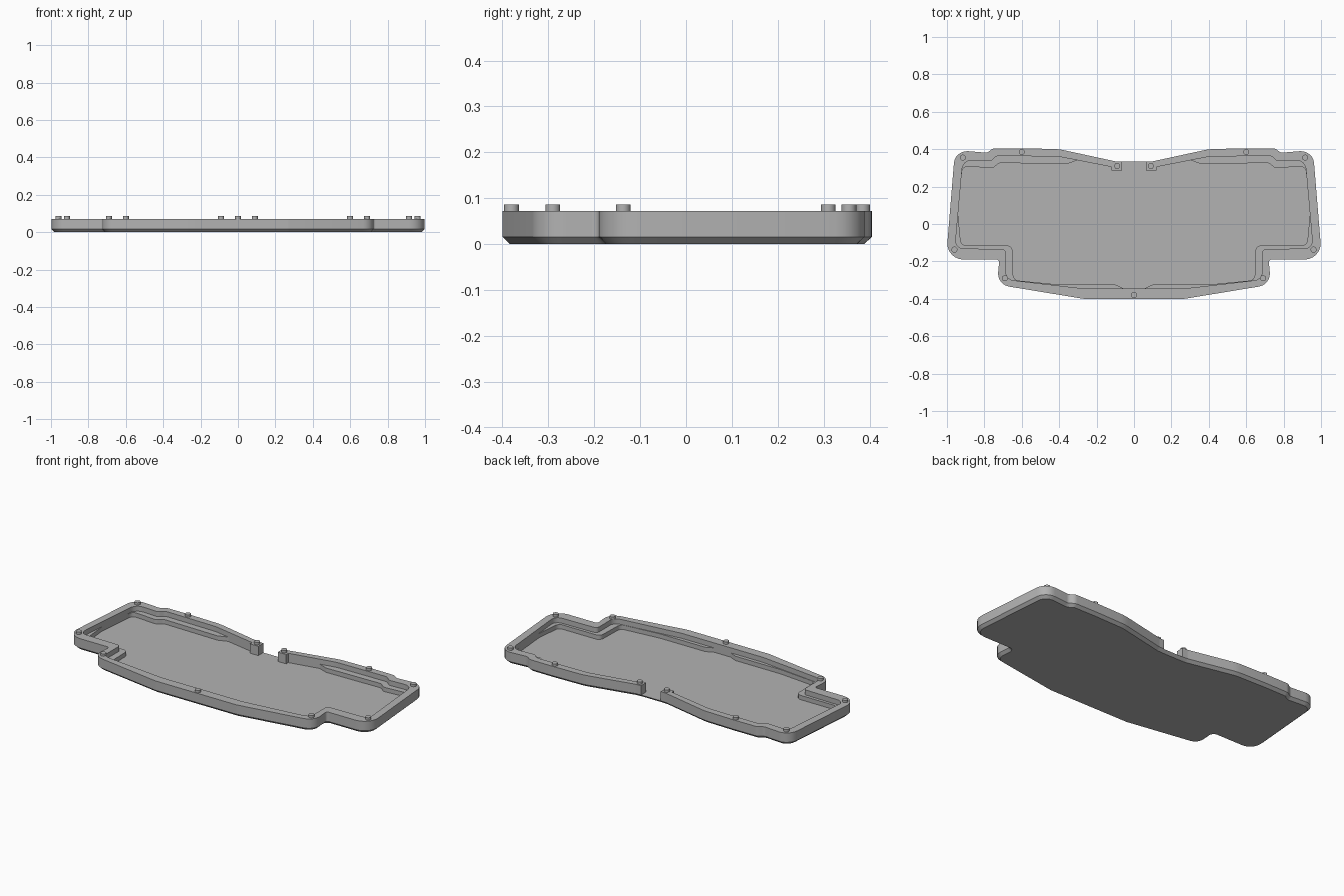
import bpy, bmesh, math
from mathutils import Vector

if "Cube" in bpy.data.objects:
    bpy.data.objects.remove(bpy.data.objects["Cube"], do_unlink=True)

FLOOR, LEDGE, RIM, PEG = 0.016, 0.042, 0.072, 0.086

grey = bpy.data.materials.new("plain grey")
grey.use_nodes = True
grey.diffuse_color = (0.45, 0.45, 0.45, 1)
grey.node_tree.nodes["Principled BSDF"].inputs["Base Color"].default_value = (0.45, 0.45, 0.45, 1)


def rounded(path, steps=6):
    """Open path of (x, y, radius) with its corners filleted."""
    pts = [Vector(p[:2]) for p in path]
    out = [pts[0]]
    for i in range(1, len(path) - 1):
        p, r = pts[i], path[i][2]
        a, b = pts[i - 1] - p, pts[i + 1] - p
        half = a.angle(b) / 2
        if r == 0 or half > 1.5:
            out.append(p)
            continue
        cut = min(r / math.tan(half), a.length * 0.48, b.length * 0.48)
        a, b = a.normalized(), b.normalized()
        centre = p + (a + b).normalized() * cut / math.cos(half)
        start, end = p + a * cut - centre, p + b * cut - centre
        sweep = start.angle_signed(end)
        for k in range(steps + 1):
            t = -sweep * k / steps
            c, s = math.cos(t), math.sin(t)
            out.append(centre + Vector((start.x * c - start.y * s, start.x * s + start.y * c)))
    return out + [pts[-1]]


def mirrored(half):
    return half + [Vector((-p.x, p.y)) for p in reversed(half)]


def inset(loop, d):
    """Clockwise closed loop moved inwards by d."""
    out = []
    for i, p in enumerate(loop):
        a = (p - loop[i - 1]).normalized()
        b = (loop[(i + 1) % len(loop)] - p).normalized()
        na, nb = Vector((a.y, -a.x)), Vector((b.y, -b.x))
        out.append(p + (na + nb) * d / (1 + na.dot(nb)))
    return out


def finish(name, bm):
    bmesh.ops.recalc_face_normals(bm, faces=bm.faces)
    mesh = bpy.data.meshes.new(name)
    bm.to_mesh(mesh)
    bm.free()
    mesh.materials.append(grey)
    ob = bpy.data.objects.new(name, mesh)
    bpy.context.collection.objects.link(ob)
    bpy.ops.object.select_all(action="DESELECT")
    ob.select_set(True)
    bpy.context.view_layer.objects.active = ob
    bpy.ops.object.shade_smooth_by_angle(angle=math.radians(30))
    return ob


def loft(name, rings):
    """Solid through (loop, z) rings, capped at both ends."""
    bm = bmesh.new()
    vs = [[bm.verts.new((p.x, p.y, z)) for p in loop] for loop, z in rings]
    n = len(vs[0])
    for lo, hi in zip(vs, vs[1:]):
        for i in range(n):
            j = (i + 1) % n
            bm.faces.new((lo[i], lo[j], hi[j], hi[i]))
    caps = [bm.faces.new(vs[0]), bm.faces.new(vs[-1])]
    bmesh.ops.triangulate(bm, faces=caps)
    return finish(name, bm)


# Half outlines, running from the back gap round the left side to the front
outer = mirrored(rounded([
    (0.065, 0.333, 0), (0.1, 0.335, 0.06), (0.4, 0.4, 0.3), (0.6, 0.405, 0),
    (0.755, 0.404, 0.04), (0.785, 0.381, 0.03), (0.957, 0.395, 0.07),
    (1.005, -0.19, 0.085), (0.72, -0.19, 0.015), (0.732, -0.324, 0.07),
    (0.27, -0.4, 0.1), (0.2, -0.4, 0)]))

wall_inner = mirrored(rounded([
    (0.065, 0.285, 0), (0.12, 0.285, 0), (0.12, 0.305, 0), (0.4, 0.36, 0.2),
    (0.735, 0.365, 0.04), (0.765, 0.335, 0.03), (0.915, 0.342, 0.05),
    (0.957, -0.13, 0.04), (0.685, -0.135, 0.02), (0.685, -0.297, 0.045),
    (0.27, -0.345, 0.1), (0.2, -0.345, 0)]))

# The ledge edge dips inside the wall wherever the ledge disappears
ledge_inner = mirrored(rounded([
    (0.11, 0.312, 0), (0.29, 0.346, 0.02), (0.36, 0.32, 0.03),
    (0.72, 0.327, 0.03), (0.755, 0.298, 0.03), (0.915, 0.31, 0.03),
    (0.945, 0.1, 0.2), (0.925, -0.115, 0.03), (0.65, -0.115, 0.03),
    (0.645, -0.3, 0.03), (0.4, -0.324, 0.05), (0.1, -0.324, 0.03),
    (0.04, -0.352, 0.02), (0.02, -0.352, 0)]))

# Base plate with a chamfered lower edge
loft("base_plate", [(inset(outer, 0.017), 0), (outer, FLOOR)])

# Open-backed rim wall and the low ledge inside it
rim = outer + wall_inner[::-1]
loft("rim_wall", [(rim, FLOOR), (rim, RIM)])
ledge = inset(outer, 0.015)[1:-1] + ledge_inner[::-1]
loft("inner_ledge", [(ledge, FLOOR), (ledge, LEDGE)])

# Locating pegs along the rim
pegs = [(0.09, 0.31), (0.6, 0.385), (0.915, 0.355), (0.96, -0.137), (0.69, -0.29)]
pegs = pegs + [(-x, y) for x, y in pegs] + [(0, -0.38)]
for number, (x, y) in enumerate(pegs, 1):
    turn = [i * math.tau / 24 for i in range(24)]
    ring = [Vector((x + 0.016 * math.cos(t), y + 0.016 * math.sin(t))) for t in turn]
    loft(f"peg_{number}", [(ring, RIM - 0.005), (ring, PEG)])
